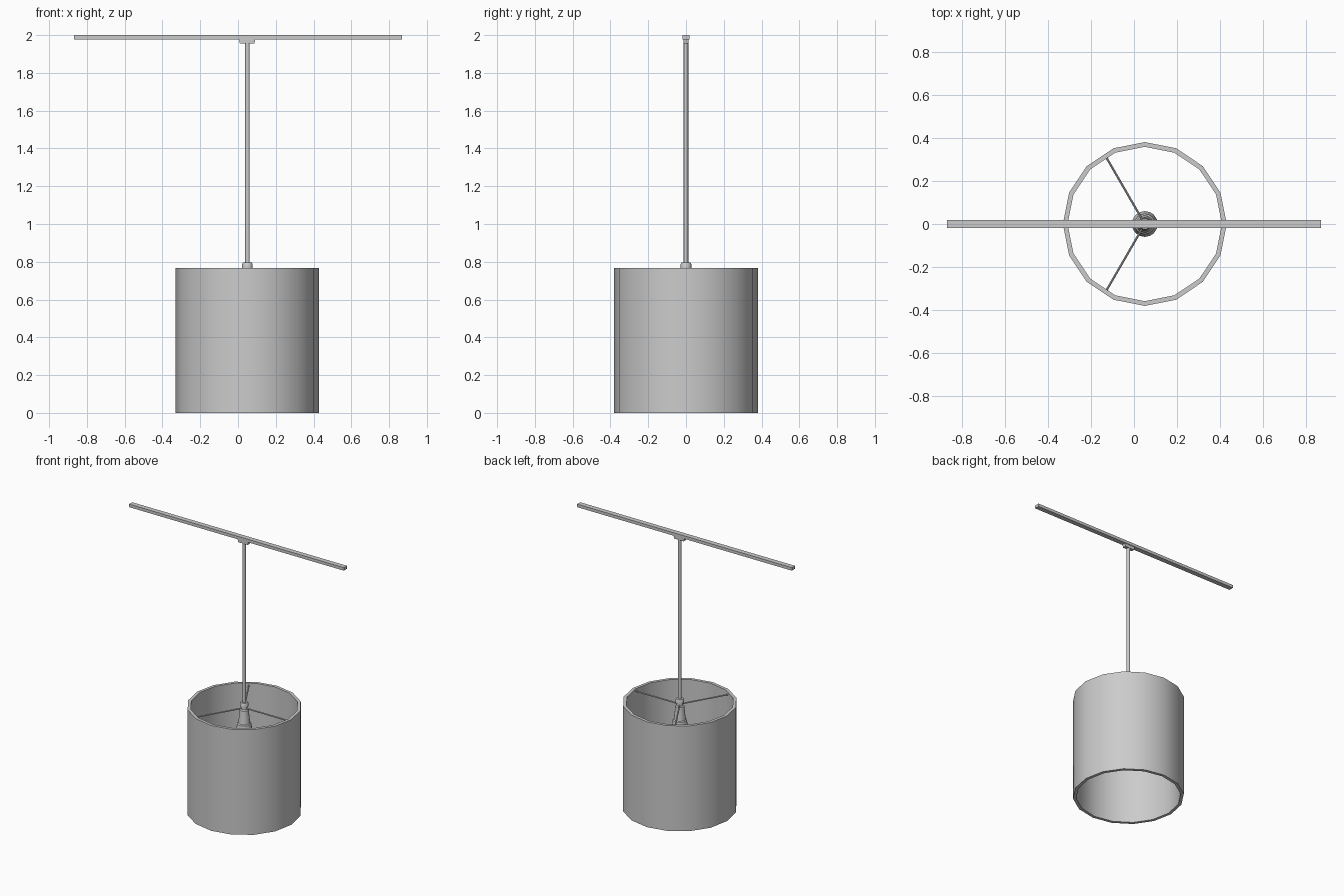
import bpy, bmesh, math
from mathutils import Vector

if "Cube" in bpy.data.objects:
    bpy.data.objects.remove(bpy.data.objects["Cube"])

CX = 0.05  # lamp axis is offset along the track


def make_object(name, bm):
    bmesh.ops.recalc_face_normals(bm, faces=bm.faces)
    mesh = bpy.data.meshes.new(name)
    bm.to_mesh(mesh)
    bm.free()
    ob = bpy.data.objects.new(name, mesh)
    bpy.context.collection.objects.link(ob)
    bpy.ops.object.select_all(action='DESELECT')
    ob.select_set(True)
    bpy.context.view_layer.objects.active = ob
    bpy.ops.object.shade_smooth_by_angle(angle=math.radians(32))
    return ob


def lathe(name, profile, sides=16, closed=False):
    """Revolve (radius, z) points around the lamp axis."""
    bm = bmesh.new()
    rings = [[bm.verts.new((CX + r * math.cos(2 * math.pi * i / sides),
                            r * math.sin(2 * math.pi * i / sides), z))
              for i in range(sides)] for r, z in profile]
    pairs = list(zip(rings, rings[1:]))
    if closed:
        pairs.append((rings[-1], rings[0]))
    else:
        bm.faces.new(rings[0])
        bm.faces.new(rings[-1])
    for a, b in pairs:
        for i in range(sides):
            j = (i + 1) % sides
            bm.faces.new((a[i], a[j], b[j], b[i]))
    return make_object(name, bm)


def box(name, x0, x1, half_y, z0, z1, taper=0.0):
    """Box whose bottom may be narrowed by taper in x."""
    bm = bmesh.new()
    bmesh.ops.create_cube(bm, size=1)
    for v in bm.verts:
        t = taper if v.co.z < 0 else 0
        v.co = Vector((x1 - t if v.co.x > 0 else x0 + t,
                       half_y if v.co.y > 0 else -half_y,
                       z1 if v.co.z > 0 else z0))
    return make_object(name, bm)


# Ceiling track and its adapter
box("track", -0.867, 0.867, 0.018, 1.978, 2.0)
box("track_adapter", 0.005, 0.092, 0.013, 1.955, 1.979, 0.005)

# Hanging rod
lathe("rod", [(0.012, 0.78), (0.012, 1.958)], 12)

# Drum shade, open at both ends
lathe("shade", [(0.38, 0), (0.38, 0.768), (0.358, 0.768), (0.358, 0)], 16, closed=True)

# Cap and flared lamp holder
lathe("holder_cap", [(0.028, 0.765), (0.028, 0.787), (0.024, 0.795)])
lathe("lamp_holder", [(0.022, 0.766), (0.022, 0.745), (0.03, 0.74), (0.038, 0.66),
                      (0.04, 0.645), (0.047, 0.64), (0.06, 0.55)])

# Bulb below the holder
lathe("bulb", [(0.03, 0.55), (0.035, 0.53), (0.052, 0.48), (0.055, 0.45),
               (0.045, 0.41), (0.025, 0.392), (0.008, 0.388)])

# Three spokes from the holder to the shade
for k in range(3):
    a = math.radians(120 * k)
    d = Vector((math.cos(a), math.sin(a), 0))
    start, end = 0.015, 0.365
    bm = bmesh.new()
    bmesh.ops.create_cone(bm, cap_ends=True, segments=8, radius1=0.005,
                          radius2=0.005, depth=end - start)
    ob = make_object(f"shade_spoke_{k + 1}", bm)
    ob.location = Vector((CX, 0, 0.753)) + d * (start + end) / 2
    ob.rotation_euler = d.to_track_quat('Z', 'Y').to_euler()
